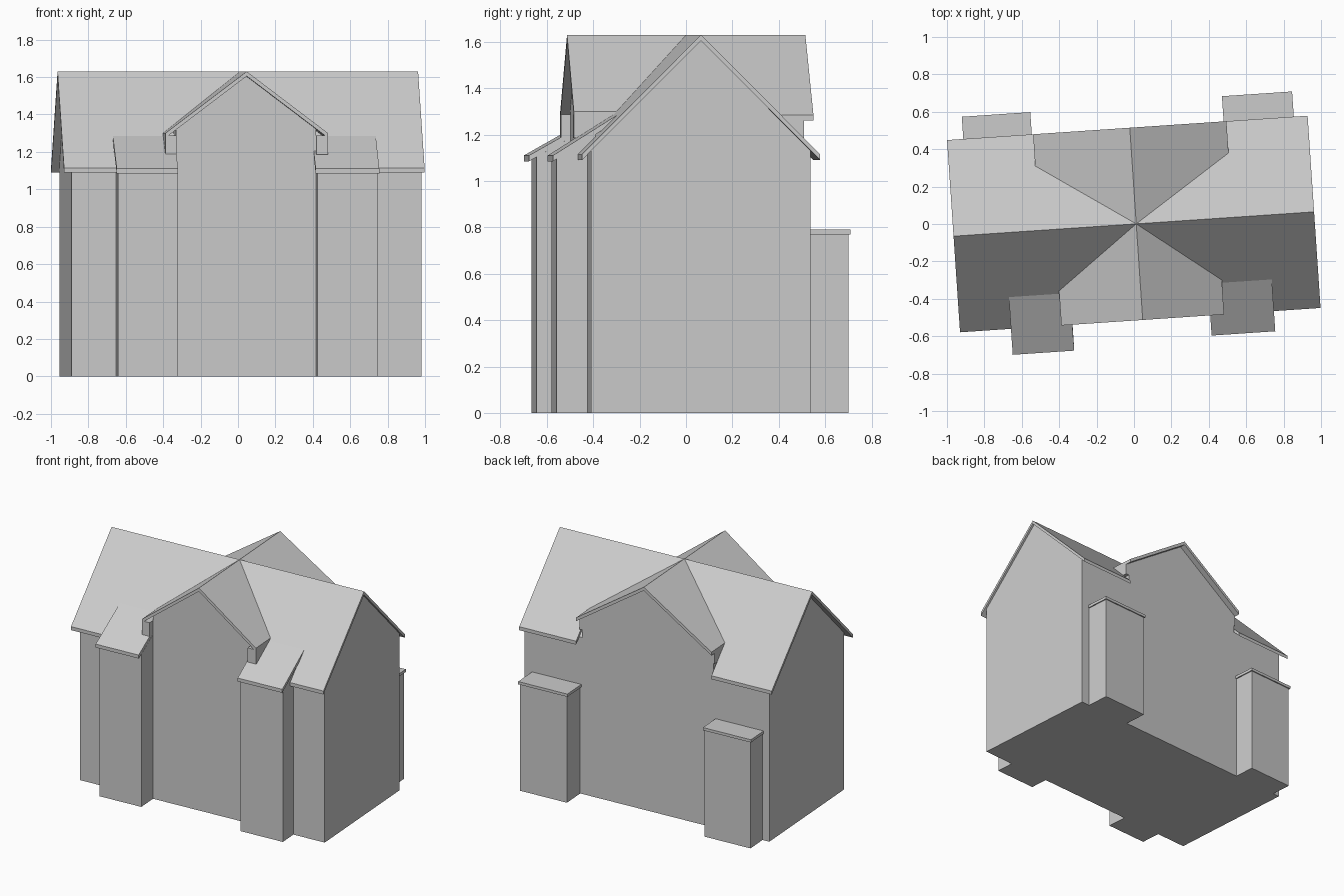
import bpy, bmesh, math
from mathutils import Matrix

if "Cube" in bpy.data.objects:
    bpy.data.objects.remove(bpy.data.objects["Cube"])

grey = bpy.data.materials.new("plain_grey")
grey.use_nodes = True
grey.diffuse_color = (0.6, 0.6, 0.6, 1)
grey.node_tree.nodes["Principled BSDF"].inputs["Base Color"].default_value = (0.6, 0.6, 0.6, 1)

TURN = Matrix.Rotation(math.radians(3.86), 4, "Z")  # the house stands slightly turned
RIDGE, SLAB, MID = 1.63, 0.025, 0.012               # ridge height, roof thickness, cross ridge x
WALL, EAVE = 0.474, 0.515                           # half depth of walls and main roof


def solid(name, lower, upper):
    """Closed body between two matching outlines."""
    bm = bmesh.new()
    a = [bm.verts.new(p) for p in lower]
    b = [bm.verts.new(p) for p in upper]
    bm.faces.new(a)
    bm.faces.new(b)
    for i in range(len(a)):
        j = (i + 1) % len(a)
        bm.faces.new((a[i], a[j], b[j], b[i]))
    bmesh.ops.recalc_face_normals(bm, faces=bm.faces[:])
    bm.transform(TURN)
    mesh = bpy.data.meshes.new(name)
    bm.to_mesh(mesh)
    bm.free()
    mesh.materials.append(grey)
    ob = bpy.data.objects.new(name, mesh)
    bpy.context.collection.objects.link(ob)
    return ob


def along_x(name, profile, x0, x1):
    solid(name, [(x0, y, z) for y, z in profile], [(x1, y, z) for y, z in profile])


def along_y(name, profile, y0, y1):
    solid(name, [(x, y0, z) for x, z in profile], [(x, y1, z) for x, z in profile])


def block(name, x0, x1, y0, y1, z0, z1):
    along_x(name, [(y0, z0), (y1, z0), (y1, z1), (y0, z1)], x0, x1)


def roof(name, plan, height):
    """Roof slab over a plan outline, following a height rule."""
    solid(name, [(x, y, height(x, y) - SLAB) for x, y in plan],
          [(x, y, height(x, y)) for x, y in plan])


def main_height(x, y):
    return RIDGE - abs(y)


# Main walls with side gables
under = RIDGE - SLAB
along_x("main_walls", [(-WALL, 0), (WALL, 0), (WALL, under - WALL), (0, under),
                       (-WALL, under - WALL)], -0.924, 0.95)

# Cross gables: direction, roof half width, valley depth, wall left, wall right
for label, side, half, valley, left, right in (
        ("front", -1, 0.436, 0.33, -0.365, 0.385),
        ("back", 1, 0.518, 0.345, -0.495, 0.505)):
    slope = valley / half

    def gable_height(x, y):
        return RIDGE - abs(x - MID) * slope

    along_y(label + "_gable_wall",
            [(left, 0.9), (right, 0.9), (right, gable_height(right, 0) - SLAB),
             (MID, under), (left, gable_height(left, 0) - SLAB)], 0, side * WALL)

    for hand, s, end in (("right", -1, -0.967), ("left", 1, 0.965)):
        edge = MID + s * half
        roof(f"{label}_gable_roof_{hand}",
             [(MID, 0), (MID, side * EAVE), (edge, side * EAVE), (edge, side * valley)],
             gable_height)
        roof(f"{label}_main_roof_{hand}",
             [(MID, 0), (end, 0), (end, side * EAVE), (edge, side * EAVE),
              (edge, side * valley)], main_height)
        # Boxed return below the gable eave
        inner = right if s > 0 else left
        depth = EAVE if side < 0 else WALL
        block(f"{label}_eave_return_{hand}", inner, edge, side * 0.3, side * depth,
              1.185, RIDGE - valley - SLAB * 0.5)

# Front bays with lean-to roofs
for hand, x0, x1, face, eave in (("right", -0.685, -0.364, -0.622, -0.654),
                                 ("left", 0.386, 0.71, -0.607, -0.623)):
    slope = 0.175 / (-0.345 - eave)

    def bay_height(x, y):
        return 1.285 + (y + 0.345) * slope

    along_x("front_bay_" + hand, [(face, 0), (-0.44, 0), (-0.44, bay_height(0, -0.44) - SLAB),
                                  (face, bay_height(0, face) - SLAB)], x0, x1)
    outer = (-0.694, -0.365) if x0 < 0 else (0.374, 0.715)
    roof("front_bay_roof_" + hand,
         [(outer[0], eave), (outer[1], eave), (outer[1], -0.345), (outer[0], -0.345)], bay_height)

# Low back bays with flat caps
for hand, x0, x1, face in (("right", -0.88, -0.513, 0.634), ("left", 0.515, 0.891, 0.65)):
    block("back_bay_" + hand, x0 + 0.008, x1 - 0.008, 0.44, face - 0.008, 0, 0.775)
    block("back_bay_cap_" + hand, x0, x1, 0.44, face, 0.77, 0.79)
